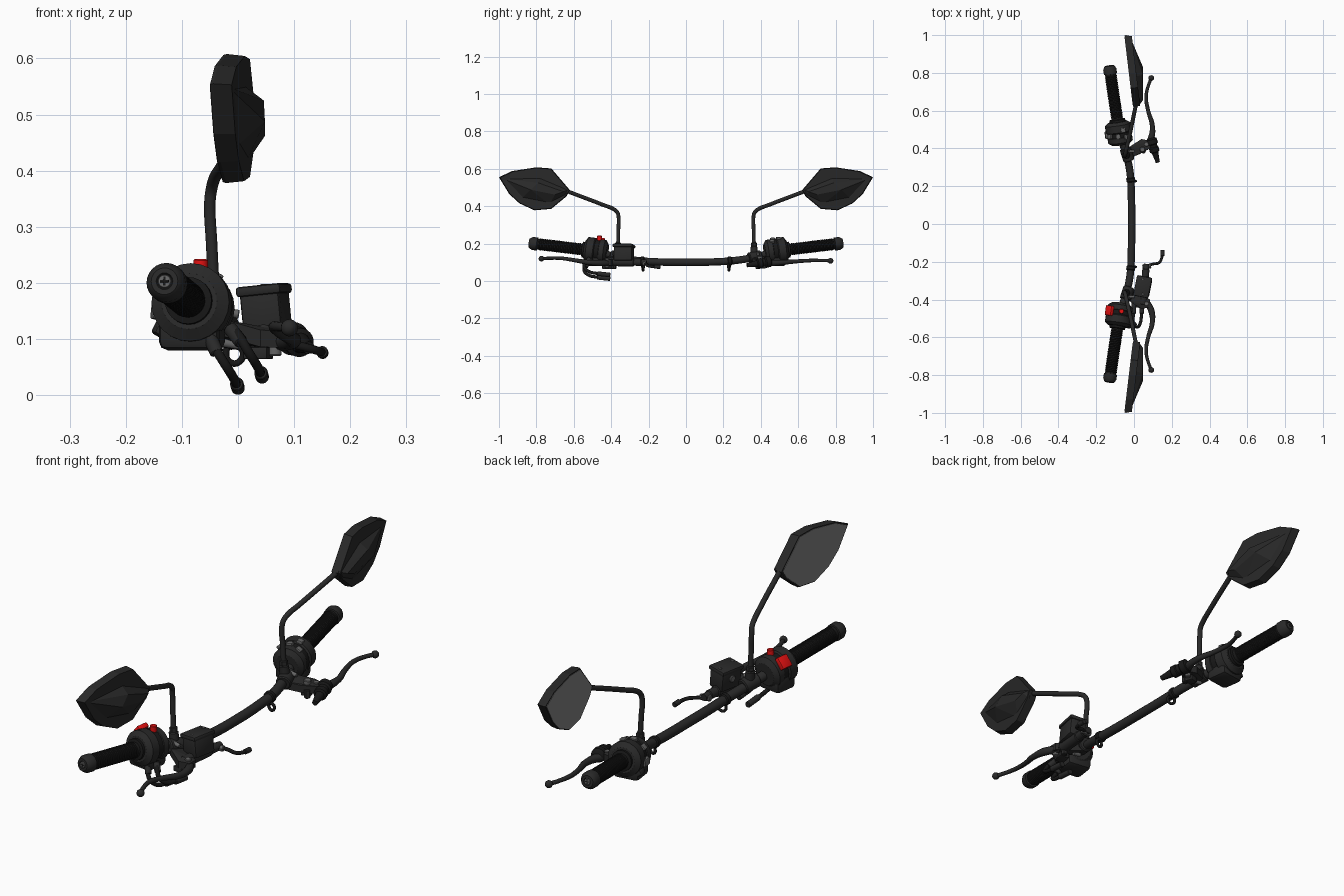
import bpy, bmesh, math
from mathutils import Vector, Euler

if "Cube" in bpy.data.objects:
    bpy.data.objects.remove(bpy.data.objects["Cube"])


def material(name, r, g, b):
    m = bpy.data.materials.new(name)
    m.diffuse_color = (r, g, b, 1)
    m.use_nodes = True
    m.node_tree.nodes["Principled BSDF"].inputs["Base Color"].default_value = m.diffuse_color
    return m


BLACK = material("black", .022, .022, .022)
RUBBER = material("rubber", .009, .009, .009)
RED = material("red", .8, .006, .006)
GLASS = material("glass", .22, .22, .22)
STEEL = material("steel", .13, .13, .13)


def finish(ob, mat, angle=35):
    bpy.ops.object.select_all(action='DESELECT')
    ob.select_set(True)
    bpy.context.view_layer.objects.active = ob
    ob.data.materials.clear()
    ob.data.materials.append(mat)
    if angle:
        bpy.ops.object.shade_smooth_by_angle(angle=math.radians(angle))
    return ob


def from_bm(bm, name, mat, angle=35):
    bmesh.ops.recalc_face_normals(bm, faces=bm.faces[:])
    me = bpy.data.meshes.new(name)
    bm.to_mesh(me)
    bm.free()
    ob = bpy.data.objects.new(name, me)
    bpy.context.collection.objects.link(ob)
    return finish(ob, mat, angle)


def lathe(name, p0, p1, profile, mat=BLACK, n=24):
    """Turned part: profile of (distance from p0 towards p1, radius), closed at both ends."""
    p0 = Vector(p0)
    d = (Vector(p1) - p0).normalized()
    u = d.orthogonal().normalized()
    w = d.cross(u)
    bm = bmesh.new()
    rings = []
    for t, r in profile:
        rings.append([bm.verts.new(p0 + d * t + (u * math.cos(a) + w * math.sin(a)) * r)
                      for a in (2 * math.pi * i / n for i in range(n))])
    for a, b in zip(rings, rings[1:]):
        for i in range(n):
            bm.faces.new((a[i], a[(i + 1) % n], b[(i + 1) % n], b[i]))
    bm.faces.new(rings[0])
    bm.faces.new(rings[-1])
    return from_bm(bm, name, mat)


def rod(name, p0, p1, r, mat=BLACK, n=20):
    L = (Vector(p1) - Vector(p0)).length
    c = min(r, L) * .18
    return lathe(name, p0, p1, [(0, r - c), (c, r), (L - c, r), (L, r - c)], mat, n)


def box(name, loc, size, rot=(0, 0, 0), bevel=.005, mat=BLACK):
    bm = bmesh.new()
    bmesh.ops.create_cube(bm, size=1)
    bmesh.ops.scale(bm, vec=size, verts=bm.verts)
    bmesh.ops.bevel(bm, geom=bm.edges[:], offset=bevel, segments=2, profile=.5, affect='EDGES')
    bmesh.ops.rotate(bm, matrix=Euler(rot).to_matrix(), verts=bm.verts)
    bmesh.ops.translate(bm, vec=loc, verts=bm.verts)
    return from_bm(bm, name, mat)


def tube(name, pts, r, mat=BLACK, res=4):
    """Smooth tube; every point is (x, y, z) or (x, y, z, radius factor)."""
    cu = bpy.data.curves.new(name, 'CURVE')
    cu.dimensions = '3D'
    cu.bevel_depth, cu.bevel_resolution, cu.resolution_u = r, res, 8
    cu.use_fill_caps = True
    sp = cu.splines.new('BEZIER')
    sp.bezier_points.add(len(pts) - 1)
    for bp, p in zip(sp.bezier_points, pts):
        bp.co = p[:3]
        bp.radius = p[3] if len(p) > 3 else 1
        bp.handle_left_type = bp.handle_right_type = 'AUTO'
    ob = bpy.data.objects.new(name, cu)
    bpy.context.collection.objects.link(ob)
    bpy.ops.object.select_all(action='DESELECT')
    ob.select_set(True)
    bpy.context.view_layer.objects.active = ob
    bpy.ops.object.convert(target='MESH')
    return finish(bpy.context.object, mat, 40)


def hull(name, pts, mat=BLACK):
    bm = bmesh.new()
    for p in pts:
        bm.verts.new(p)
    bmesh.ops.convex_hull(bm, input=bm.verts[:])
    bmesh.ops.dissolve_limit(bm, angle_limit=.02, verts=bm.verts[:], edges=bm.edges[:])
    return from_bm(bm, name, mat, 0)


# Handlebar tube
half = [(-.122, .80, .198), (-.078, .48, .160), (-.048, .39, .133), (-.022, .28, .112), (-.014, .14, .102)]
tube("handlebar", [(x, -y, z) for x, y, z in half] + [(-.012, 0, .1)] + half[::-1], .0195)

OUTLINE = [(1, .555), (.93, .588), (.80, .608), (.72, .602), (.62, .485), (.64, .452),
           (.72, .386), (.81, .378), (.89, .415), (.945, .465)]

for s, side in ((-1, "right"), (1, "left")):
    def P(x, y, z):
        return Vector((x, s * y, z))

    A, E = P(-.078, .48, .160), P(-.131, .838, .203)
    d = (E - A).normalized()
    L = (E - A).length

    # Ribbed grip with inner flange
    prof = [(.06, .028), (.063, .042), (.074, .042), (.077, .031)]
    for i in range(24):
        t = .085 + i * .0095
        prof += [(t, .029), (t + .002, .032), (t + .006, .032), (t + .008, .029)]
    lathe(side + "_grip", A, E, prof + [(L - .04, .029)], RUBBER)

    # Bar end weight with cross screw
    lathe(side + "_bar_end", A, E, [(L - .046, .028), (L - .044, .035), (L - .018, .035), (L - .003, .027),
                                    (L, .024), (L, .015), (L - .004, .013)])
    rod(side + "_end_screw", A + d * (L - .006), A + d * (L + .001), .012, STEEL)
    e = d.to_track_quat('Z', 'Y').to_euler()
    for k, sz in enumerate(((.016, .004, .003), (.004, .016, .003))):
        box(side + "_screw_slot_%d" % k, A + d * (L + .001), sz, e, .0005, RUBBER)

    # Switch housing: two shells and a split line
    for nm, a, b, r in (("inner", -.06, -.006, .066), ("outer", -.004, .062, .07)):
        lathe(side + "_switch_shell_" + nm, A, E, [(a, r - .02), (a + .014, r), (b - .014, r), (b, r - .02)])
    rod(side + "_switch_core", A - d * .03, A + d * .03, .063, RUBBER)
    box(side + "_switch_base", A + P(-.004, 0, -.045), (.11, .10, .07), (0, 0, s * .14), .016)

    # Clamp, mirror boss and cable clip on the bar
    lathe(side + "_clamp", P(-.026, .335, .122), P(-.05, .41, .138),
          [(0, .025), (.004, .03), (.066, .03), (.07, .025)])
    rod(side + "_mirror_boss", P(-.036, .365, .115), P(-.043, .363, .185), .019)
    rod(side + "_mirror_nut", P(-.043, .363, .183), P(-.044, .363, .205), .016, BLACK, 6)
    rod(side + "_bar_clip", P(-.016, .222, .106), P(-.018, .246, .108), .024, RUBBER)
    tube(side + "_clip_loop", [P(-.016, .225, .09), P(.008, .226, .08), P(.0, .228, .058),
                               P(-.018, .232, .062), P(-.02, .234, .09)], .006, RUBBER)

    # Mirror stem
    tube(side + "_mirror_stem", [P(-.043, .363, .19), P(-.047, .362, .27), P(-.05, .361, .345), P(-.047, .368, .368),
                                 P(-.042, .39, .386), P(-.03, .44, .406), P(.012, .64, .482)], .0105)

    # Mirror shell, front ridge and glass
    def M(y, z, off, k=1):
        y, z = .8 + (y - .8) * k, .49 + (z - .49) * k
        return P(-.05 + .12 * (1 - y) + off, y, z)

    hull(side + "_mirror_shell", [M(y, z, 0, .985) for y, z in OUTLINE] + [M(y, z, .006) for y, z in OUTLINE]
         + [M(y, z, .038, .97) for y, z in OUTLINE])
    base = [(.625, .49), (.64, .455), (.73, .41), (.88, .44), (.985, .55), (.78, .555)]
    hull(side + "_mirror_ridge", [M(y, z, .03) for y, z in base]
         + [P(.047, .655, .478), P(.048, .70, .462), P(.048, .83, .488), P(.046, .79, .525)])
    hull(side + "_mirror_glass", [M(y, z, o, .95) for y, z in OUTLINE for o in (-.0015, .004)], GLASS)

    # Lever perch and pivot
    hull(side + "_lever_perch", [P(x, y, z + dz) for x, y, z in ((-.03, .345, .11), (-.03, .405, .12),
         (.03, .37, .1), (.085, .40, .098), (.085, .44, .098), (.04, .45, .1)) for dz in (-.014, .016)])
    rod(side + "_pivot_bolt", P(.066, .422, .07), P(.066, .422, .122), .012, STEEL, 12)
    rod(side + "_pivot_nut", P(.05, .385, .064), P(.05, .385, .1), .013, BLACK, 6)
    for k, z in enumerate((.095, .15)):
        rod(side + "_clamp_bolt_%d" % k, P(-.035, .385, z), P(.002, .385, z - .006), .008, STEEL, 12)

    # Control lever with ball end
    dz = .012 if s < 0 else 0
    tube(side + "_lever", [P(.06, .40, .095, )[:] + (1.5,), P(.092, .46, .097)[:] + (1.6,),
                           P(.097, .52, .1)[:] + (1.25,), P(.075, .60, .106 + dz * .5)[:] + (1,),
                           P(.064, .67, .11 + dz)[:] + (.9,), P(.075, .73, .11 + dz)[:] + (.8,),
                           P(.093, .775, .108 + dz)[:] + (.8,)], .0105)
    lathe(side + "_lever_ball", P(.087, .76, .108 + dz), P(.096, .785, .108 + dz),
          [(.0135 - .015 * math.cos(math.pi * i / 8), max(.001, .0155 * math.sin(math.pi * i / 8)))
           for i in range(9)], BLACK, 16)

# Brake reservoir, lid and sight glass
box("brake_reservoir", (.05, -.332, .148), (.072, .10, .082), (0, -.1, -.2), .008)
box("reservoir_lid", (.046, -.332, .187), (.082, .11, .018), (0, -.1, -.2), .006)
rod("sight_glass", (.02, -.325, .15), (.009, -.323, .149), .014, STEEL)
for k, y in enumerate((-.372, -.292)):
    rod("lid_screw_%d" % k, (.046, y, .19), (.046, y, .1985), .006, STEEL, 10)

# Brake master cylinder, brake switch and hose
lathe("master_cylinder", (.045, -.43, .103), (.066, -.21, .1),
      [(0, .018), (.005, .023), (.15, .023), (.153, .019), (.19, .019), (.193, .016), (.22, .014)])
box("brake_switch", (.035, -.42, .075), (.045, .05, .022), (0, 0, -.2), .004)
rod("hose_bolt", (.045, -.228, .096), (.09, -.222, .094), .013, STEEL, 6)
tube("brake_hose", [(.07, -.222, .095), (.10, -.212, .09), (.132, -.205, .082), (.145, -.185, .078),
                    (.15, -.14, .076)], .0075, RUBBER)
rod("hose_end", (.15, -.17, .077), (.151, -.137, .075), .0105)

# Throttle cables with sleeves
for k, (x, z) in enumerate(((0, 0), (.043, .02))):
    tube("throttle_cable_%d" % k, [(x - .06, -.50, .115), (x - .045, -.53, .09 + z), (x - .025, -.545, .058 + z),
                                   (x - .01, -.525, .034 + z), (x - .003, -.47, .02 + z), (x, -.41, .013 + z)],
         .0085, RUBBER)
    rod("cable_sleeve_%d" % k, (x - .002, -.475, .02 + z), (x, -.405, .0125 + z), .0122)
    rod("cable_ferrule_%d" % k, (x - .058, -.515, .12), (x - .037, -.537, .074 + z), .0125)

# Right switches: red stop rocker and starter button
box("stop_switch", (-.13, -.458, .206), (.05, .052, .02), (0, -.9, -.14), .004, RED)
rod("starter_button", (-.067, -.462, .215), (-.066, -.462, .2425), .013, RED)

# Left switches: small grey buttons, horn and choke lever
for k, (x, y, z, a) in enumerate(((-.104, .50, .219, -.4), (-.083, .462, .224, -.1), (-.058, .495, .228, .2),
                                  (-.04, .46, .212, .5), (-.128, .462, .203, -.8))):
    box("left_button_%d" % k, (x, y, z), (.024, .024, .014), (0, a, .14), .003, STEEL)
box("horn_button", (-.145, .47, .15), (.016, .04, .03), (0, .1, .14), .004, STEEL)
box("choke_lever", (-.125, .50, .112), (.05, .04, .028), (0, .5, .2), .006)

# Clutch adjuster wheel, rubber boot and cable stub
lathe("clutch_adjuster", (.09, .455, .105), (.125, .33, .085),
      [(0, .018), (.006, .028), (.03, .03), (.036, .022), (.05, .022), (.054, .026), (.075, .026), (.08, .018),
       (.115, .013), (.135, .011)], RUBBER)
box("clutch_switch", (.035, .405, .078), (.04, .035, .024), (0, 0, .3), .004)
rod("clutch_perch_lug", (.04, .395, .1), (.045, .395, .135), .014, STEEL, 12)
